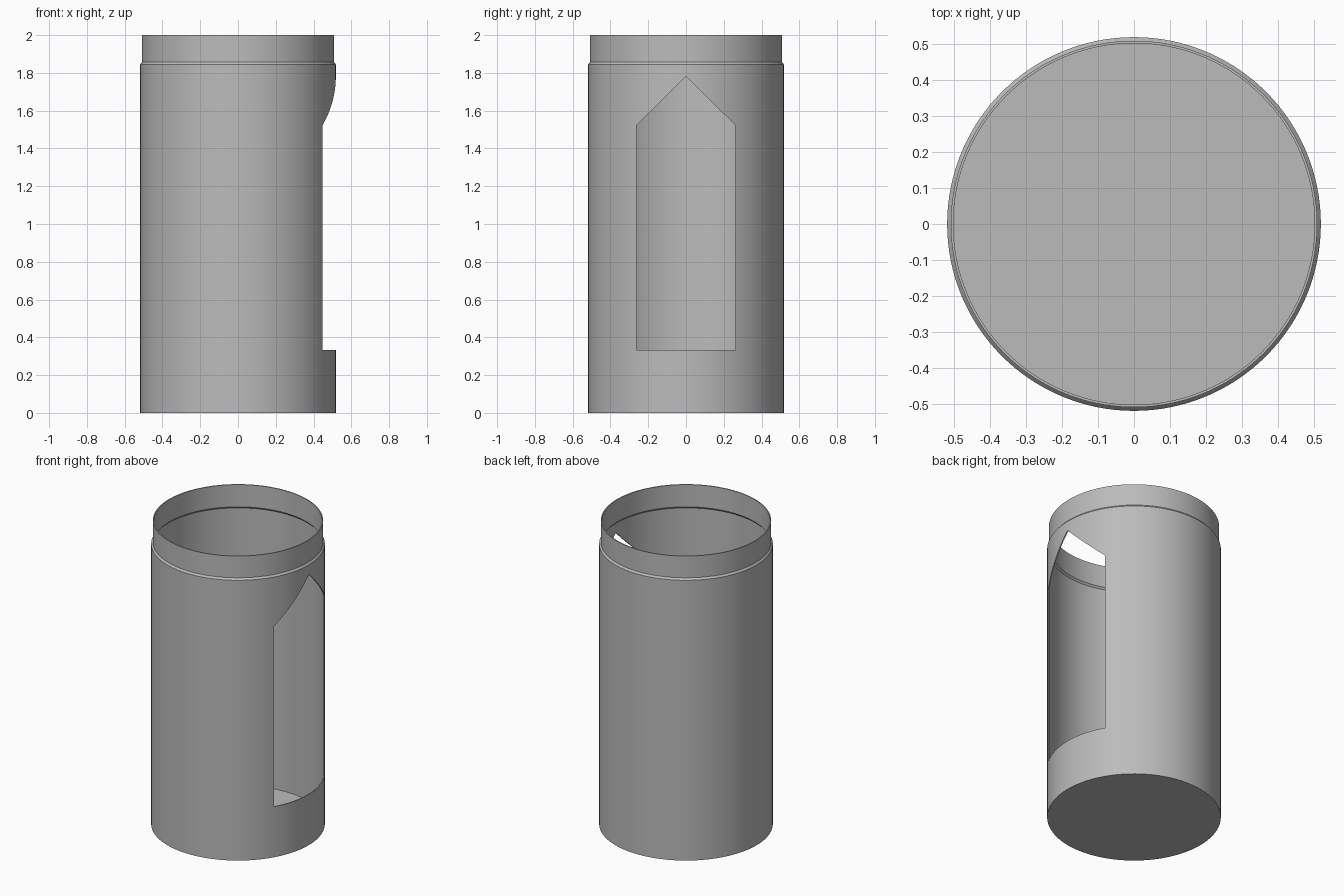
import bpy, bmesh, math

cube = bpy.data.objects.get("Cube")
if cube:
    bpy.data.objects.remove(cube, do_unlink=True)

# One plain grey
grey = bpy.data.materials.new("plain grey")
grey.use_nodes = True
grey.diffuse_color = (0.5, 0.5, 0.5, 1)
grey.node_tree.nodes["Principled BSDF"].inputs["Base Color"].default_value = (0.5, 0.5, 0.5, 1)


def add_object(name, bm):
    bmesh.ops.recalc_face_normals(bm, faces=bm.faces)
    mesh = bpy.data.meshes.new(name)
    bm.to_mesh(mesh)
    bm.free()
    mesh.materials.append(grey)
    obj = bpy.data.objects.new(name, mesh)
    bpy.context.scene.collection.objects.link(obj)
    return obj


def lathe(name, profile, steps):
    bm = bmesh.new()
    verts = [bm.verts.new((r, 0, z)) for r, z in profile]
    edges = [bm.edges.new(pair) for pair in zip(verts, verts[1:])]
    bmesh.ops.spin(bm, geom=verts + edges, cent=(0, 0, 0), axis=(0, 0, 1),
                   angle=math.tau, steps=steps)
    bmesh.ops.remove_doubles(bm, verts=bm.verts, dist=0.0005)
    return add_object(name, bm)


def prism(name, outline, x0, x1):
    bm = bmesh.new()
    face = bm.faces.new([bm.verts.new((x0, y, z)) for y, z in outline])
    side = bmesh.ops.extrude_face_region(bm, geom=[face])["geom"]
    bmesh.ops.translate(bm, vec=(x1 - x0, 0, 0),
                        verts=[v for v in side if isinstance(v, bmesh.types.BMVert)])
    return add_object(name, bm)


# Thin-walled canister: base, wall, bevelled shoulder, narrower open neck, inside
R, NECK, T = 0.518, 0.508, 0.007
canister = lathe("canister_body", [
    (0, 0), (R, 0), (R, 1.845), (NECK, 1.857), (NECK, 2),
    (NECK - T, 2), (NECK - T, 1.854), (R - T, 1.842), (R - T, 0.014), (0, 0.014)], 128)

# Pointed window through the wall on the +x side
W = 0.262
cutter = prism("window_cutter", [
    (-W, 0.333), (W, 0.333), (W, 1.522), (0, 1.782), (-W, 1.522)], 0.2, 0.8)
cutter.hide_render = True

cut = canister.modifiers.new("window", "BOOLEAN")
cut.operation = "DIFFERENCE"
cut.solver = "EXACT"
cut.object = cutter

bpy.ops.object.select_all(action="DESELECT")
canister.select_set(True)
bpy.context.view_layer.objects.active = canister
bpy.ops.object.modifier_apply(modifier=cut.name)
bpy.data.objects.remove(cutter, do_unlink=True)

# Smooth round walls, crisp rims
bpy.ops.object.shade_smooth_by_angle(angle=math.radians(25))
